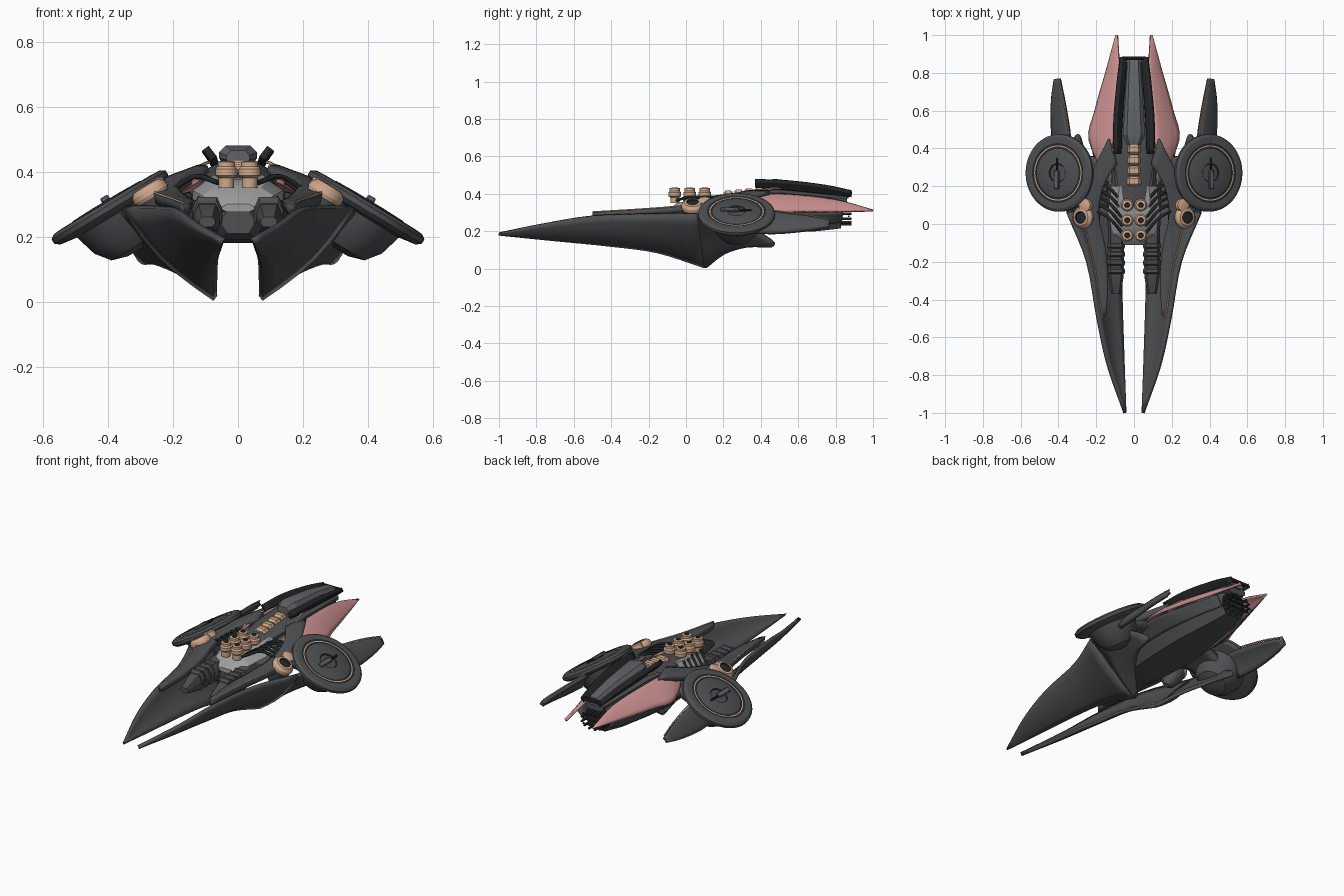
import bpy, bmesh, math
from mathutils import Vector, Matrix

if "Cube" in bpy.data.objects:
    bpy.data.objects.remove(bpy.data.objects["Cube"])


def material(name, r, g, b):
    m = bpy.data.materials.new(name)
    m.use_nodes = True
    m.diffuse_color = (r, g, b, 1)
    bsdf = next(n for n in m.node_tree.nodes if n.type == 'BSDF_PRINCIPLED')
    bsdf.inputs["Base Color"].default_value = (r, g, b, 1)
    return m


DARK = material("dark_grey", .075, .08, .085)
MID = material("slate_grey", .12, .13, .14)
BLACK = material("near_black", .02, .021, .022)
TAN = material("tan_metal", .62, .39, .26)
PINK = material("dusty_pink", .62, .29, .29)
GLASS = material("pale_grey", .34, .34, .34)
made = []


def finish(name, bm, mats, mirror=False, thick=0, bevel=0):
    bmesh.ops.recalc_face_normals(bm, faces=bm.faces)
    me = bpy.data.meshes.new(name)
    bm.to_mesh(me)
    bm.free()
    for m in mats:
        me.materials.append(m)
    ob = bpy.data.objects.new(name, me)
    bpy.context.collection.objects.link(ob)
    if thick:
        s = ob.modifiers.new("thickness", 'SOLIDIFY')
        s.thickness, s.offset = thick, 0
    if bevel:
        b = ob.modifiers.new("bevel", 'BEVEL')
        b.width, b.segments, b.limit_method = bevel, 1, 'ANGLE'
    if mirror:
        ob.modifiers.new("mirror", 'MIRROR')
    made.append(ob)
    return ob


def smooth_path(pts, n=4):
    """Catmull-Rom resampling of a short list of points."""
    p = [Vector(q) for q in pts]
    p = [2 * p[0] - p[1]] + p + [2 * p[-1] - p[-2]]
    out = []
    for a, b, c, d in zip(p, p[1:], p[2:], p[3:]):
        for k in range(n):
            t = k / n
            out.append(.5 * (2*b + (c-a)*t + (2*a - 5*b + 4*c - d)*t*t + (3*b - a - 3*c + d)*t**3))
    return out + [p[-2]]


def sheet(name, edge_a, edge_b, mat, thick, bulge=(0, 0, 0), across=6, n=4):
    """Curved plate spanning two edges."""
    bm = bmesh.new()
    rows = []
    for a, b in zip(smooth_path(edge_a, n), smooth_path(edge_b, n)):
        rows.append([bm.verts.new(a.lerp(b, k / across) + Vector(bulge) *
                     math.sin(math.pi * k / across) * min(1, (b - a).length * 4))
                     for k in range(across + 1)])
    for r, s in zip(rows, rows[1:]):
        for k in range(across):
            bm.faces.new((r[k], r[k+1], s[k+1], s[k]))
    bmesh.ops.remove_doubles(bm, verts=bm.verts, dist=.0005)
    return finish(name, bm, [mat], True, thick)


def loft(name, sections, mat, x=0, chamfer=.35, end=None):
    """Chamfered box hull through (y, half width, low z, high z) sections."""
    bm = bmesh.new()
    rings = []
    for y, w, lo, hi in sections:
        cw, ch = w * (1 - chamfer), (hi - lo) * chamfer
        ring = [(w, lo+ch), (w, hi-ch), (cw, hi), (-cw, hi),
                (-w, hi-ch), (-w, lo+ch), (-cw, lo), (cw, lo)]
        rings.append([bm.verts.new((x + px, y, pz)) for px, pz in ring])
    for r, s in zip(rings, rings[1:]):
        for k in range(8):
            bm.faces.new((r[k], r[k-1], s[k-1], s[k]))
    bm.faces.new(rings[0])
    bm.faces.new(rings[-1]).material_index = 1 if end else 0
    return finish(name, bm, [mat] + ([end] if end else []), x != 0)


def lathe(name, profile, mats, matrix, steps=40, mirror=True):
    """Turned part; each profile point is (radius, height, material slot of next band)."""
    bm = bmesh.new()
    rings = [[bm.verts.new(matrix @ Vector((r * math.cos(j * math.tau / steps),
              r * math.sin(j * math.tau / steps), z))) for j in range(steps)]
             for r, z, _ in profile]
    for (r, s, p) in zip(rings, rings[1:], profile):
        for j in range(steps):
            bm.faces.new((r[j], r[j-1], s[j-1], s[j])).material_index = p[2]
    bm.faces.new(rings[0]).material_index = profile[0][2]
    bm.faces.new(rings[-1]).material_index = profile[-1][2]
    return finish(name, bm, mats, mirror)


def box(name, size, mat, matrix, mirror=False, bevel=.004):
    bm = bmesh.new()
    bmesh.ops.create_cube(bm, size=1, matrix=matrix @ Matrix.Diagonal((*size, 1)))
    return finish(name, bm, [mat], mirror, bevel=bevel)


def tubes(name, paths, radius, mat):
    """Round rods on both sides."""
    cu = bpy.data.curves.new(name, 'CURVE')
    cu.dimensions, cu.bevel_depth, cu.bevel_resolution = '3D', radius, 1
    cu.use_fill_caps = True
    for path in paths:
        for side in (1, -1):
            sp = cu.splines.new('POLY')
            sp.points.add(len(path) - 1)
            for q, v in zip(sp.points, path):
                q.co = (side * v[0], v[1], v[2], 1)
    cu.materials.append(mat)
    bpy.context.collection.objects.link(bpy.data.objects.new(name, cu))


# long front blades, with a scalloped root behind them
low_edge = [(.045, -1, .185), (.055, -.7, .155), (.065, -.4, .125), (.068, -.15, .09), (.07, .1, .01)]
high_edge = [(.047, -1, .19), (.135, -.75, .24), (.19, -.5, .28), (.245, -.2, .29), (.35, .06, .29)]
sheet("blade", low_edge, high_edge, DARK, .02, (.02, 0, -.015))
sheet("blade_root", [(.07, .1, .01), (.15, .09, .08), (.23, .08, .17), (.28, .07, .22), (.35, .06, .29)],
      [(.07, .11, .01), (.17, .21, .085), (.25, .33, .12), (.3, .475, .13), (.36, .3, .25)],
      DARK, .02)

# upper frame arms sweeping to the spine
arm_outer = [(.168, -.5, .285), (.205, -.25, .3), (.25, -.05, .315), (.27, .1, .33), (.22, .27, .365), (.13, .45, .4)]
arm_inner = [(.15, -.48, .285), (.14, -.3, .295), (.155, -.12, .305), (.185, .05, .335), (.16, .2, .37), (.09, .32, .4)]
sheet("frame_arm", arm_inner, arm_outer, DARK, .035, (0, 0, .01))
tubes("arm_trim", [[p + Vector((0, 0, .018)) for p in smooth_path(arm_outer)[:13]]], .004, TAN)

# central hull and canopy
loft("hull", [(-.1, .05, .21, .28), (-.04, .1, .19, .31), (.1, .14, .18, .35), (.3, .16, .18, .375),
              (.48, .15, .19, .385), (.7, .11, .2, .375), (.83, .075, .215, .35)], DARK, end=BLACK)
loft("canopy", [(-.11, .05, .275, .3), (-.05, .11, .28, .35), (.06, .14, .28, .375), (.2, .12, .28, .39)], GLASS)
loft("upper_deck", [(.1, .07, .34, .385), (.3, .1, .36, .41), (.5, .1, .37, .425), (.86, .06, .34, .39)], DARK)

# ribbed front nacelles
loft("nacelle", [(-.37, .025, .23, .26), (-.28, .04, .215, .3), (.06, .045, .22, .33)], DARK, x=.095)
for i in range(4):
    y = -.25 + i * .045
    loft("nacelle_rib", [(y - .016, .043, .22, .31), (y - .008, .047, .21, .322),
                         (y + .008, .047, .21, .322), (y + .016, .043, .22, .31)], DARK, x=.095)

# raised spine and dark side rails
loft("spine", [(.42, .035, .42, .465), (.47, .058, .42, .48), (.7, .045, .4, .455), (.87, .035, .375, .42)], MID)
sheet("side_rail", [(.075, .37, .44), (.07, .55, .425), (.055, .75, .405), (.045, .885, .39)],
      [(.1, .37, .472), (.1, .55, .465), (.083, .75, .44), (.068, .885, .41)], BLACK, .024)
box("tail_bar", (.12, .016, .02), BLACK, Matrix.Translation((0, .88, .405)))

# tan vertebrae
for i in range(5):
    y = .2 + i * .056
    z = .405 + i * .006
    loft("vertebra", [(y, .03, .37, z), (y + .012, .037, .37, z + .012),
                      (y + .04, .037, .37, z + .012), (y + .052, .03, .37, z)], TAN)

# pink side panels with tan piping
panel_in = [(.12, .215, .375), (.115, .36, .395), (.105, .55, .395), (.08, .8, .365), (.085, 1, .31)]
panel_out = [(.125, .21, .37), (.235, .44, .305), (.205, .6, .305), (.14, .83, .305), (.095, 1, .31)]
sheet("side_panel", panel_in, panel_out, PINK, .012, (.008, 0, .012))
tubes("panel_piping", [smooth_path([(.08, .52, .43), (.1, .42, .425), (.14, .32, .4), (.122, .21, .38)]),
                       smooth_path([(.122, .21, .38), (.165, .29, .35), (.235, .44, .312)])], .005, TAN)
sheet("under_panel", [(.14, .2, .24), (.15, .45, .24), (.12, .7, .24), (.08, .83, .25)],
      [(.18, .2, .32), (.22, .44, .3), (.18, .62, .3), (.12, .84, .3)], DARK, .014)

# tail grille rods
tubes("tail_rods", [[(.07 * math.cos(a), .8, .28 + .045 * math.sin(a)), (.07 * math.cos(a), .885, .28 + .045 * math.sin(a))]
                    for a in (-1.3, -.8, -.3, .3, .8, 1.3)], .007, BLACK)
tubes("tail_bars", [[(.0, .87, z), (.068, .87, z)] for z in (.25, .28, .31)], .005, BLACK)

# engine cylinders
for y in (-.06, .02, .1):
    lathe("engine_cylinder", [(.024, 0, 0), (.024, .03, 0), (.034, .038, 0), (.034, .058, 0), (.027, .066, 0),
                              (.027, .08, 0), (.014, .083, 1), (.012, .075, 1)],
          [TAN, BLACK], Matrix.Translation((.036, y, .35)), 16)

# feed pipes between arms and engine
tubes("feed_pipes", [smooth_path([(.2, .07 + .04 * i, .345), (.13, .03 + .04 * i, .385), (.06, -.05 + .04 * i, .365)])
                     for i in range(5)], .008, BLACK)

# tilted discs with bowls, rings and latch
tilt = Matrix.Rotation(math.radians(31), 4, 'Y')
disc_at = Matrix.Translation((.395, .27, .292)) @ tilt
lathe("disc", [(.03, -.16, 0), (.08, -.145, 0), (.115, -.1, 0), (.135, -.03, 0), (.19, -.022, 0), (.205, -.01, 0),
               (.205, .006, 0), (.19, .016, 0), (.158, .018, 1), (.146, .016, 2), (.14, .016, 1),
               (.128, .016, 0), (.12, .02, 0), (.05, .022, 1), (.046, .016, 0), (.035, .016, 0)],
      [DARK, BLACK, TAN], disc_at, 56)
box("disc_latch", (.028, .1, .016), MID, disc_at @ Matrix.Translation((0, -.035, .028)), True)
box("disc_needle", (.012, .07, .012), BLACK, disc_at @ Matrix.Translation((0, .045, .024)), True)

# small pods ahead of the discs
lathe("pod", [(.015, -.13, 0), (.04, -.1, 0), (.055, -.04, 0), (.055, -.005, 1), (.06, .005, 1), (.058, .02, 1),
              (.045, .035, 1), (.032, .038, 2), (.028, .03, 2)],
      [DARK, TAN, BLACK], Matrix.Translation((.265, .035, .325)) @ tilt, 28)
lathe("disc_hub_collar", [(.035, -.02, 0), (.035, .025, 0), (.02, .03, 0)], [TAN],
      Matrix.Translation((.25, .1, .345)) @ tilt, 20)

# rear fins with tan leading edge
fin_top = [(.335, .38, .31), (.345, .5, .295), (.37, .65, .275), (.395, .77, .25)]
fin_low = [(.42, .38, .19), (.43, .5, .19), (.43, .65, .205), (.415, .765, .222)]
sheet("rear_fin", fin_top, fin_low, DARK, .024, (.012, 0, .01))
tubes("fin_trim", [[p + Vector((.002, 0, .012)) for p in smooth_path(fin_top)]], .004, TAN)

# struts tying discs to the hull
sheet("disc_strut", [(.14, .15, .3), (.25, .17, .28), (.33, .2, .24)],
      [(.14, .35, .32), (.25, .36, .29), (.33, .36, .24)], DARK, .04)

# smooth curves, crisp edges
bpy.ops.object.select_all(action='DESELECT')
for ob in made:
    ob.select_set(True)
bpy.context.view_layer.objects.active = made[0]
bpy.ops.object.shade_smooth_by_angle(angle=math.radians(30))
